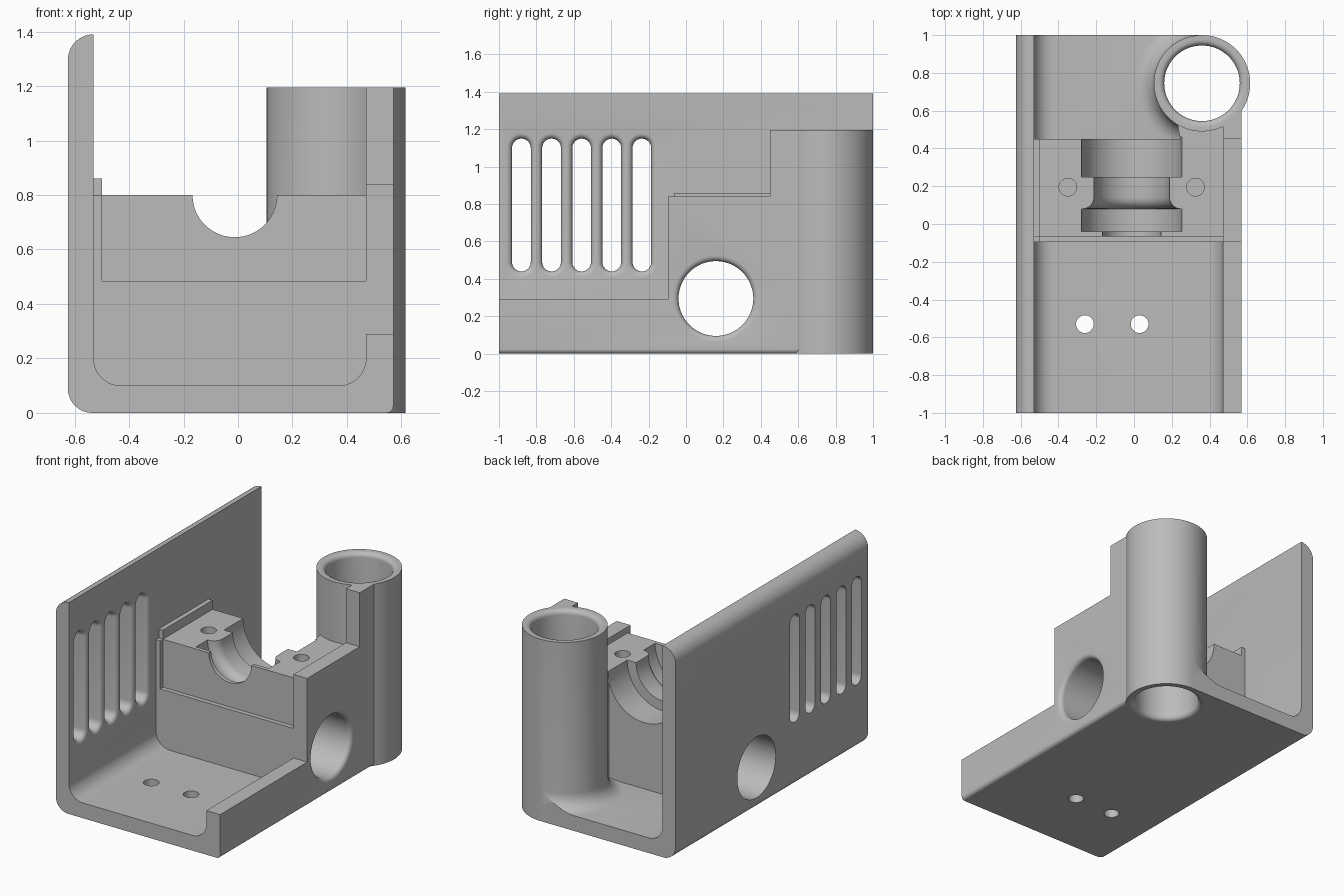
import bpy, bmesh
from math import sin, cos, pi, radians, sqrt
from mathutils import Vector

cube = bpy.data.objects.get("Cube")
if cube:
    bpy.data.objects.remove(cube)

grey = bpy.data.materials.new("plain grey")
grey.use_nodes = True
colour = (0.5, 0.5, 0.5, 1)
grey.diffuse_color = colour
grey.node_tree.nodes["Principled BSDF"].inputs["Base Color"].default_value = colour


def loft(name, rings):
    """Closed solid through matching rings of points."""
    bm = bmesh.new()
    loops = [[bm.verts.new(p) for p in ring] for ring in rings]
    n = len(loops[0])
    for a, b in zip(loops, loops[1:]):
        for i in range(n):
            j = (i + 1) % n
            bm.faces.new((a[i], a[j], b[j], b[i]))
    bm.faces.new(loops[0])
    bm.faces.new(loops[-1])
    bmesh.ops.recalc_face_normals(bm, faces=bm.faces)
    mesh = bpy.data.meshes.new(name)
    bm.to_mesh(mesh)
    bm.free()
    mesh.materials.append(grey)
    ob = bpy.data.objects.new(name, mesh)
    bpy.context.collection.objects.link(ob)
    return ob


def place(axis, u, v, w):
    """Point with u, v in the section plane and w along the axis."""
    return {"x": (w, u, v), "y": (u, w, v), "z": (u, v, w)}[axis]


def prism(name, axis, outline, lo, hi):
    return loft(name, [[place(axis, u, v, w) for u, v in outline] for w in (lo, hi)])


def box(name, x0, x1, y0, y1, z0, z1):
    return prism(name, "z", [(x0, y0), (x1, y0), (x1, y1), (x0, y1)], z0, z1)


def revolve(name, axis, cu, cv, profile, n=72):
    """Solid of (position, radius) pairs turned about an axis."""
    turn = [2 * pi * i / n for i in range(n)]
    return loft(name, [[place(axis, cu + r * cos(t), cv + r * sin(t), w) for t in turn]
                       for w, r in profile])


def arc(cu, cv, r, start, end, n=10):
    angles = [radians(start + (end - start) * i / n) for i in range(n + 1)]
    return [(cu + r * cos(a), cv + r * sin(a)) for a in angles]


def flare(size, n=6):
    """Depth and extra radius of a rounded rim, from the surface inwards."""
    return [(size * (1 - cos(pi / 2 * i / n)), size * (1 - sin(pi / 2 * i / n)))
            for i in range(n + 1)]


def combine(ob, other, operation):
    mod = ob.modifiers.new("combine", "BOOLEAN")
    mod.operation, mod.solver, mod.object = operation, "EXACT", other
    graph = bpy.context.evaluated_depsgraph_get()
    mesh = bpy.data.meshes.new_from_object(ob.evaluated_get(graph))
    ob.modifiers.clear()
    ob.data = mesh
    bpy.data.objects.remove(other)


L, R, LI, RI = -0.625, 0.57, -0.53, 0.47   # outer and inner wall faces
TX, TY, TR, BORE, TOP = 0.36, 0.745, 0.255, 0.2, 1.195   # tube

# Tray: rounded U section, tall wall on one side and low wall on the other
section = (arc(L + 0.09, 0.09, 0.09, 180, 270) + arc(R - 0.025, 0.025, 0.025, 270, 360)
           + [(R, 0.29), (RI, 0.29)]
           + arc(RI - 0.1, 0.2, 0.1, 0, -90) + arc(LI + 0.1, 0.2, 0.1, 270, 180)
           + [(LI, 1.39)] + arc(LI, 1.295, 0.095, 90, 180)[1:])
body = prism("housing", "y", section, -1, 1)
combine(body, box("corner_cutter", TX, 1, TY, 1.2, -0.1, 2), "DIFFERENCE")

# Stepped side wall running into the tube
wall = [(-0.095, 0.12), (-0.095, 0.84), (0.45, 0.84), (0.45, TOP), (0.62, TOP), (0.62, 0.12)]
combine(body, prism("side_wall", "x", wall, RI, R), "UNION")

# Cradle block with stepped front, side strip and raised lip
block = [(-0.095, 0.05), (-0.095, 0.485), (-0.065, 0.485), (-0.065, 0.8), (0.45, 0.8), (0.45, 0.05)]
combine(body, prism("cradle_block", "x", block, -0.56, 0.5), "UNION")
combine(body, box("side_strip", -0.57, -0.5, -0.095, 0.44, 0.4, 0.8), "UNION")
combine(body, box("side_lip", -0.57, -0.5, -0.065, 0.45, 0.42, 0.86), "UNION")

# Web between block and tube
web = [(0.25, 0.42), (0.5, 0.42), (0.5, 0.6), (0.2, 0.6), (0.23, 0.53)]
combine(body, prism("tube_web", "z", web, 0.05, 0.8), "UNION")

# Flared foot of the tube, kept to the floor
foot = revolve("tube_foot", "z", TX, TY, [(0.04, TR + 0.1)] +
               [(0.1 + d, TR + e) for d, e in flare(0.1, 8)])
keep = [(-0.2, 0.43), (0.5, 0.43), (0.5, 0.6), (TX, 0.7), (TX, 1), (-0.2, 1)]
combine(foot, prism("foot_limit", "z", keep, -0.1, 0.5), "INTERSECT")
combine(body, foot, "UNION")

# Tube and its bore with rounded rims
combine(body, revolve("tube", "z", TX, TY, [(0, TR), (TOP, TR)], 96), "UNION")
rim = flare(0.03)
bore = ([(-0.1, BORE + 0.03)] + [(d, BORE + e) for d, e in rim]
        + [(TOP - d, BORE + e) for d, e in reversed(rim)] + [(TOP + 0.1, BORE + 0.03)])
combine(body, revolve("bore_cutter", "z", TX, TY, bore, 96), "DIFFERENCE")

# Stepped half-round cradle
seat = [(-0.2, 0.155), (-0.04, 0.155), (-0.04, 0.265), (0.08, 0.265)]
seat += [(0.08 + d, 0.2 + e) for d, e in flare(0.06)]
seat += [(0.25, 0.2), (0.25, 0.265), (0.46, 0.265)]
combine(body, revolve("cradle_cutter", "y", -0.012, 0.8, seat), "DIFFERENCE")

# Cross hole through both walls and the block
cross = [(-0.8, 0.2)] + [(R - d, 0.2 + e) for d, e in reversed(rim)] + [(0.8, 0.23)]
combine(body, revolve("cross_cutter", "x", 0.16, 0.295, cross), "DIFFERENCE")

# Screw holes in the block and the floor
for x, y, low, high in ((-0.35, 0.195, 0.52, 0.9), (0.325, 0.195, 0.52, 0.9),
                        (-0.26, -0.53, -0.1, 0.3), (0.03, -0.53, -0.1, 0.3)):
    hole = revolve("screw_cutter", "z", x, y, [(low, 0.047), (high, 0.047)], 32)
    combine(body, hole, "DIFFERENCE")

# Vent slots in the tall wall, rounded on the inner face
slot = [(-0.8, 0.05)] + [(LI - d, 0.05 + e) for d, e in reversed(rim)] + [(-0.4, 0.08)]
for i in range(5):
    y = -0.88 + 0.161 * i
    rings = [[place("x", u, v, w) for u, v in
              arc(y, 1.1, r, 0, 180, 16) + arc(y, 0.49, r, 180, 360, 16)] for w, r in slot]
    combine(body, loft("vent_cutter", rings), "DIFFERENCE")

bpy.ops.object.select_all(action="DESELECT")
body.select_set(True)
bpy.context.view_layer.objects.active = body
bpy.ops.object.shade_smooth_by_angle(angle=radians(30))
